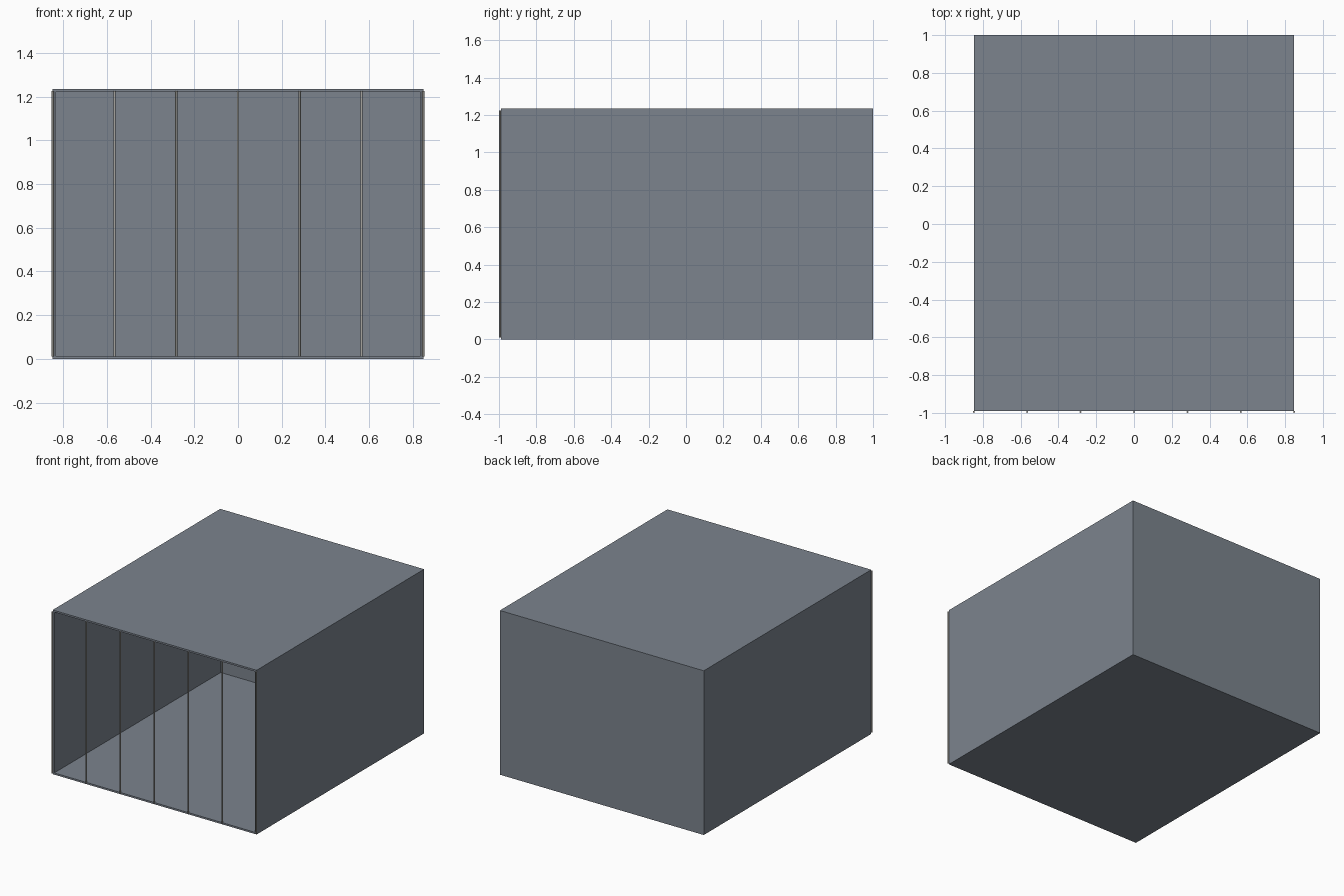
import bpy, bmesh

if "Cube" in bpy.data.objects:
    bpy.data.objects.remove(bpy.data.objects["Cube"])

W, H, T = 0.848, 1.235, 0.013      # half width, height, wall thickness
FRONT, BACK = -0.99, 1.0


def material(name, rgb):
    m = bpy.data.materials.new(name)
    m.diffuse_color = (*rgb, 1)
    m.use_nodes = True
    m.node_tree.nodes["Principled BSDF"].inputs["Base Color"].default_value = m.diffuse_color
    return m


def finish(bm, name, mat):
    bmesh.ops.recalc_face_normals(bm, faces=bm.faces)
    mesh = bpy.data.meshes.new(name)
    bm.to_mesh(mesh)
    bm.free()
    mesh.materials.append(mat)
    ob = bpy.data.objects.new(name, mesh)
    bpy.context.collection.objects.link(ob)
    return ob


slate = material("slate_grey", (0.20, 0.23, 0.27))
steel = material("warm_steel", (0.40, 0.39, 0.36))

# Open-fronted shell: outer box with its front face inset and pushed inwards
bm = bmesh.new()
bmesh.ops.create_cube(bm, size=1)
for v in bm.verts:
    v.co.x *= 2 * W
    v.co.y = FRONT if v.co.y < 0 else BACK
    v.co.z = (v.co.z + 0.5) * H
front = min(bm.faces, key=lambda f: f.calc_center_median().y)
bmesh.ops.inset_region(bm, faces=[front], thickness=T, use_even_offset=True)
opening = bmesh.ops.extrude_face_region(bm, geom=[front])["geom"]
bmesh.ops.delete(bm, geom=[front], context='FACES_ONLY')
for v in opening:
    if isinstance(v, bmesh.types.BMVert):
        v.co.y = BACK - T
finish(bm, "cage_shell", slate)

# Seven thin round bars across the front
for i in range(7):
    bm = bmesh.new()
    bmesh.ops.create_cone(bm, cap_ends=True, segments=12, radius1=0.005,
                          radius2=0.005, depth=H - 0.02)
    bar = finish(bm, f"front_bar_{i + 1}", steel)
    bar.location = (-W + i * W / 3, FRONT - 0.005, H / 2)
    for p in bar.data.polygons:
        p.use_smooth = len(p.vertices) == 4
